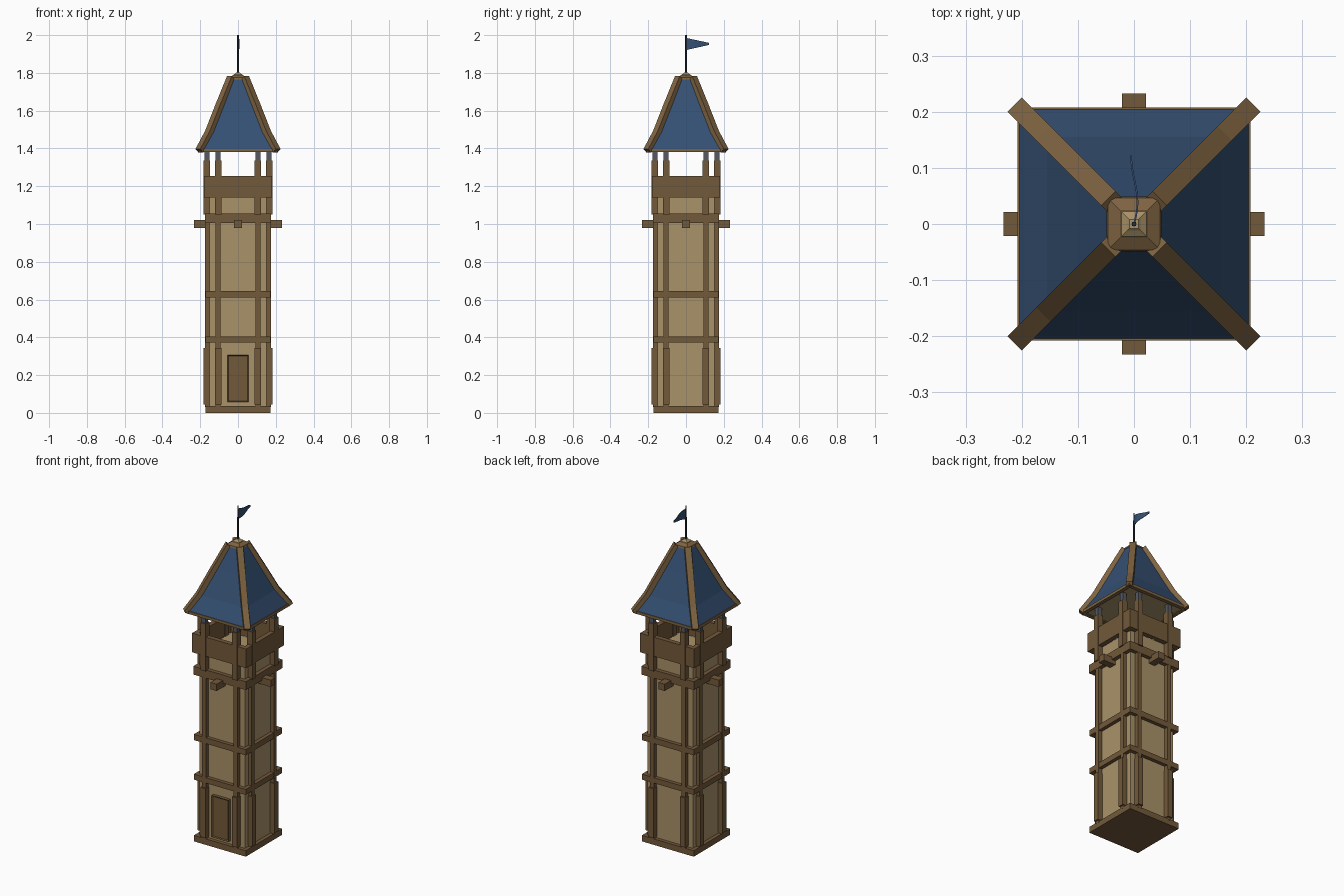
import bpy, bmesh, math
from mathutils import Vector, Matrix

if "Cube" in bpy.data.objects:
    bpy.data.objects.remove(bpy.data.objects["Cube"])


def mat(name, r, g, b):
    m = bpy.data.materials.new(name)
    m.diffuse_color = (r, g, b, 1)
    m.use_nodes = True
    m.node_tree.nodes["Principled BSDF"].inputs["Base Color"].default_value = m.diffuse_color
    return m


PLASTER = mat("plaster", .40, .29, .14)
WOOD = mat("wood", .17, .10, .042)
TRIM = mat("trim_wood", .21, .125, .052)
BLUE = mat("roof_blue", .035, .08, .17)
STEEL = mat("slate", .09, .10, .12)
DARK = mat("dark_metal", .03, .03, .035)


def finish(name, bm, material):
    bmesh.ops.recalc_face_normals(bm, faces=bm.faces)
    me = bpy.data.meshes.new(name)
    bm.to_mesh(me)
    bm.free()
    me.materials.append(material)
    ob = bpy.data.objects.new(name, me)
    bpy.context.collection.objects.link(ob)
    return ob


def box(name, x0, x1, y0, y1, z0, z1, material, turn=0):
    bm = bmesh.new()
    bmesh.ops.create_cube(bm, size=1)
    for v in bm.verts:
        v.co = Vector((x0 + (v.co.x + .5) * (x1 - x0),
                       y0 + (v.co.y + .5) * (y1 - y0),
                       z0 + (v.co.z + .5) * (z1 - z0)))
    bm.transform(Matrix.Rotation(turn * math.pi / 2, 4, 'Z'))
    return finish(name, bm, material)


def block(name, half, z0, z1, material):
    return box(name, -half, half, -half, half, z0, z1, material)


def loft(name, profile, material, bottom=True):
    """Square rings (half width, height) joined from bottom to top."""
    bm = bmesh.new()
    rings = [[bm.verts.new((sx * h, sy * h, z)) for sx, sy in
              ((-1, -1), (1, -1), (1, 1), (-1, 1))] for h, z in profile]
    for a, b in zip(rings, rings[1:]):
        for i in range(4):
            j = (i + 1) % 4
            bm.faces.new((a[i], a[j], b[j], b[i]))
    if bottom:
        bm.faces.new(rings[0])
    bm.faces.new(rings[-1])
    return finish(name, bm, material)


# tower body, plinth and horizontal bands
block("tower_wall", .151, .02, 1.14, PLASTER)
block("plinth", .173, 0, .036, WOOD)
block("lower_band", .173, .372, .405, WOOD)
block("middle_band", .173, .61, .645, WOOD)
block("upper_band", .175, 1.005, 1.055, WOOD)

# floor beams poking out of each face
box("floor_beam_x", -.233, .233, -.021, .021, .98, 1.021, WOOD)
box("floor_beam_y", -.021, .021, -.233, .233, .98, 1.021, WOOD)

# posts on every face, thicker at foot and lookout, and parapet boards
for turn in range(4):
    for x in (-.105, .105):
        box("wall_post", x - .013, x + .013, -.174, -.146, .03, 1.06, WOOD, turn)
        box("post_foot", x - .017, x + .017, -.183, -.147, .045, .343, WOOD, turn)
        box("lookout_post", x - .017, x + .017, -.183, -.147, 1.05, 1.335, WOOD, turn)
        box("post_cap", x - .013, x + .013, -.178, -.152, 1.33, 1.39, STEEL, turn)
    box("parapet", -.18, .152, -.18, -.152, 1.14, 1.255, WOOD, turn)
    box("eave_trim", -.208, .208, -.208, -.185, 1.38, 1.397, TRIM, turn)

# door: frame with inset panel
bm = bmesh.new()
bmesh.ops.create_cube(bm, size=1, matrix=Matrix.Translation((0, -.155, .182))
                      @ Matrix.Diagonal((.112, .03, .25, 1)))
bm.normal_update()
front = [f for f in bm.faces if f.normal.y < -.9]
bmesh.ops.inset_region(bm, faces=front, thickness=.008, depth=-.005)
finish("door", bm, WOOD)

# flared roof and ceiling
loft("roof", [(.206, 1.394), (.155, 1.485), (.098, 1.63), (.044, 1.772)], BLUE)
block("ceiling", .19, 1.386, 1.393, PLASTER)

# hip beams along the roof corners
PATH = [(.207, 1.39), (.156, 1.486), (.099, 1.631), (.04, 1.776)]
for k in range(4):
    bm = bmesh.new()
    rings = []
    for d, z in PATH:
        r = d * math.sqrt(2)
        rings.append([bm.verts.new(p) for p in (
            (r - .014, -.018, z - .011), (r - .014, .018, z - .011),
            (r + .008, .018, z + .007), (r + .008, -.018, z + .007))])
    for a, b in zip(rings, rings[1:]):
        for i in range(4):
            j = (i + 1) % 4
            bm.faces.new((a[i], a[j], b[j], b[i]))
    bm.faces.new(rings[0])
    bm.faces.new(rings[-1])
    bm.transform(Matrix.Rotation(math.pi / 4 + k * math.pi / 2, 4, 'Z'))
    finish("hip_beam", bm, TRIM)

# roof cap and finial
loft("roof_cap", [(.049, 1.765), (.046, 1.776), (.024, 1.789)], TRIM)
loft("finial", [(.024, 1.786), (.022, 1.792), (.012, 1.799), (.008, 1.803)], PLASTER)

# flag pole
bm = bmesh.new()
bmesh.ops.create_cone(bm, cap_ends=True, segments=8, radius1=.0045, radius2=.004,
                      depth=.21, matrix=Matrix.Translation((0, 0, 1.895)))
finish("flag_pole", bm, DARK)

# waving pennant
bm = bmesh.new()
prev = None
N = 10
for i in range(N + 1):
    t = i / N
    y = .122 * t
    x = .007 * math.sin(t * math.tau * .75) * (1 - .3 * t)
    pair = (bm.verts.new((x, y, 1.921 + .027 * t)),
            bm.verts.new((x, y, 1.985 - .026 * t)))
    if prev:
        bm.faces.new((prev[0], pair[0], pair[1], prev[1]))
    prev = pair
flag = finish("pennant", bm, BLUE)
solid = flag.modifiers.new("thickness", 'SOLIDIFY')
solid.thickness = .003
solid.offset = 0
